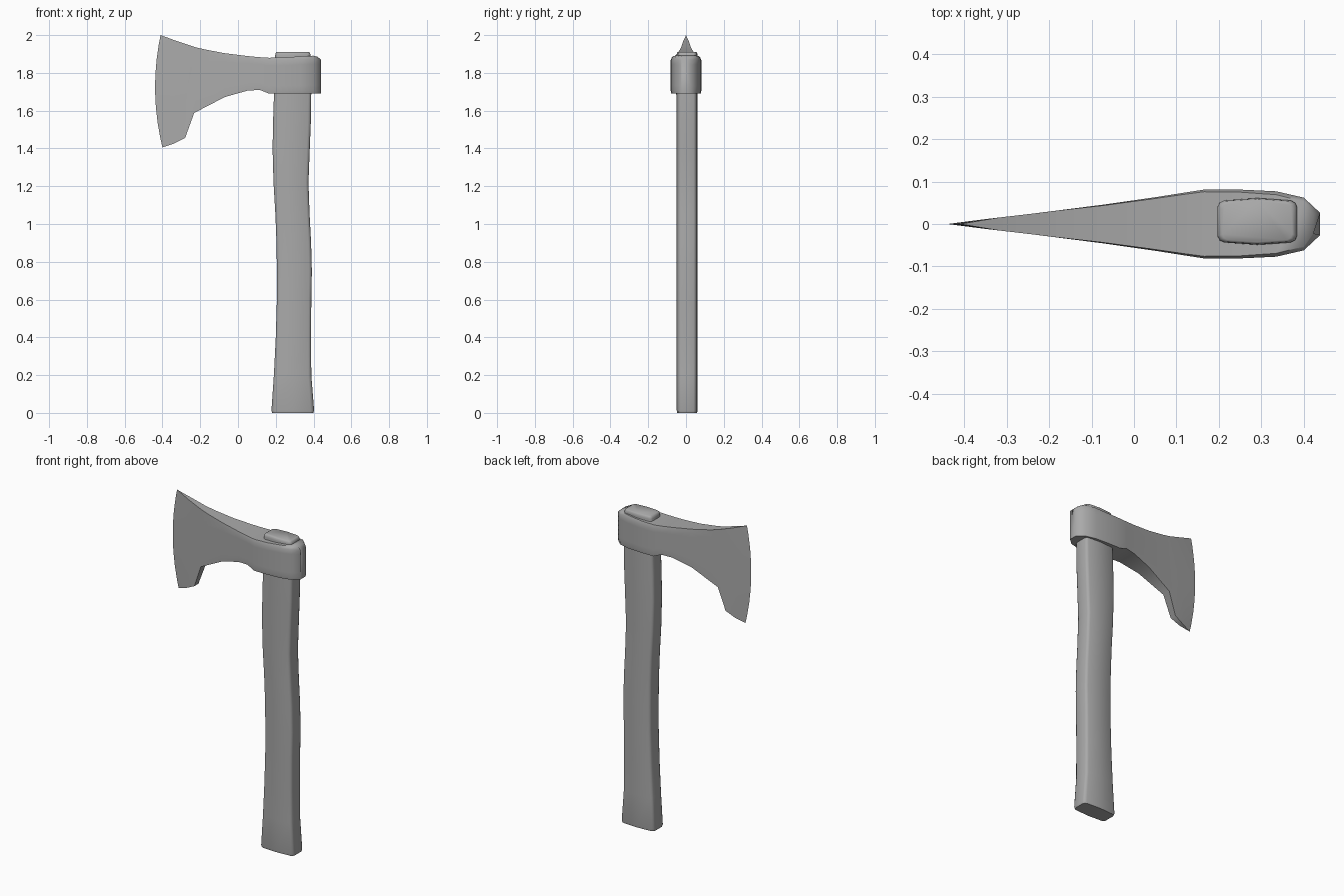
import bpy, bmesh, math

if "Cube" in bpy.data.objects:
    bpy.data.objects.remove(bpy.data.objects["Cube"])

# Shared dark grey
grey = bpy.data.materials.new("dark_grey")
grey.diffuse_color = (0.4, 0.4, 0.4, 1)
grey.use_nodes = True
grey.node_tree.nodes["Principled BSDF"].inputs["Base Color"].default_value = grey.diffuse_color


def lerp_table(table, x):
    """Piecewise linear lookup."""
    if x <= table[0][0]:
        return table[0][1]
    for (x0, v0), (x1, v1) in zip(table, table[1:]):
        if x <= x1:
            return v0 + (v1 - v0) * (x - x0) / (x1 - x0)
    return table[-1][1]


def loft(name, rings, angle, cap_first=True):
    """Skin a list of equal-length closed rings into a smooth-shaded solid."""
    bm = bmesh.new()
    rows = [[bm.verts.new(p) for p in ring] for ring in rings]
    n = len(rings[0])
    for a, b in zip(rows, rows[1:]):
        for i in range(n):
            j = (i + 1) % n
            bm.faces.new((a[i], a[j], b[j], b[i]))
    if cap_first:
        bm.faces.new(rows[0])
    bm.faces.new(rows[-1])
    bmesh.ops.remove_doubles(bm, verts=bm.verts, dist=0.0005)
    bmesh.ops.recalc_face_normals(bm, faces=bm.faces)
    mesh = bpy.data.meshes.new(name)
    bm.to_mesh(mesh)
    bm.free()
    mesh.materials.append(grey)
    obj = bpy.data.objects.new(name, mesh)
    bpy.context.collection.objects.link(obj)
    bpy.ops.object.select_all(action='DESELECT')
    obj.select_set(True)
    bpy.context.view_layer.objects.active = obj
    bpy.ops.object.shade_smooth_by_angle(angle=math.radians(angle))
    return obj


# Handle: gently curved shaft, (z, x min, x max, cross-section scale)
shaft = [(0.003, 0.177, 0.403, 0.96), (0.012, 0.177, 0.403, 1), (0.2, 0.190, 0.388, 1),
         (0.4, 0.200, 0.387, 1), (0.6, 0.206, 0.388, 1), (0.75, 0.206, 0.391, 1),
         (0.9, 0.204, 0.387, 1), (1.05, 0.198, 0.379, 1), (1.22, 0.188, 0.373, 1),
         (1.4, 0.183, 0.380, 1), (1.55, 0.186, 0.386, 1), (1.7, 0.191, 0.388, 1),
         (1.895, 0.197, 0.384, 1), (1.907, 0.197, 0.384, 0.96), (1.911, 0.197, 0.384, 0.88)]
shaft[0] = (0.0,) + shaft[0][1:]
section = [(1, 0.62), (0.95, 0.8), (0.84, 0.9), (0, 1), (-0.84, 0.9), (-0.95, 0.8), (-1, 0.62)]
section += [(x, -y) for x, y in reversed(section)]
loft("handle", [[((a + b) / 2 + u * s * (b - a) / 2, 0.006 + v * s * 0.055, z)
                 for u, v in section] for z, a, b, s in shaft], 60)

# Axe head: columns from cutting edge to poll
# (top x, top z, bottom x, bottom z, edge bulge, bevel)
columns = [(-0.41, 2.0, -0.40, 1.405, 0.034, 0),
           (-0.32, 1.967, -0.34, 1.425, 0.025, 0),
           (-0.23, 1.937, -0.28, 1.455, 0.012, 0),
           (-0.18, 1.925, -0.232, 1.588, 0.004, 0),
           (-0.07, 1.904, -0.07, 1.672, 0, 0.002),
           (0.05, 1.889, 0.05, 1.706, 0, 0.003),
           (0.115, 1.883, 0.115, 1.71, 0, 0.004),
           (0.165, 1.880, 0.165, 1.69, 0, 0.005),
           (0.25, 1.882, 0.25, 1.69, 0, 0.006),
           (0.335, 1.888, 0.335, 1.69, 0, 0.008),
           (0.40, 1.891, 0.40, 1.69, 0, 0.009),
           (0.4385, 1.885, 0.4385, 1.69, 0, 0.004)]
thickness = [(-0.44, 0.001), (-0.2, 0.029), (0.0, 0.055), (0.1, 0.071), (0.165, 0.081),
             (0.25, 0.081), (0.335, 0.077), (0.40, 0.062), (0.4385, 0.026)]
levels = [0, 0.08, 0.22, 0.36, 0.5, 0.64, 0.78, 0.92, 1]
rings = []
for k, (tx, tz, bx, bz, bulge, bevel) in enumerate(columns):
    side = []
    for t in levels:
        x = tx + (bx - tx) * t - bulge * 4 * t * (1 - t)
        h = 0 if k == 0 else lerp_table(thickness, x)
        if t == 0:
            h -= bevel
        elif t == 1:
            h -= bevel * 0.4
        # Round the top of the poll inward
        if t == 0 and k == len(columns) - 1:
            x -= 0.016
        side.append((x, h, tz + (bz - tz) * t))
    rings.append(side + [(x, -y, z) for x, y, z in reversed(side)])
loft("axe_head", rings, 50, cap_first=False)
